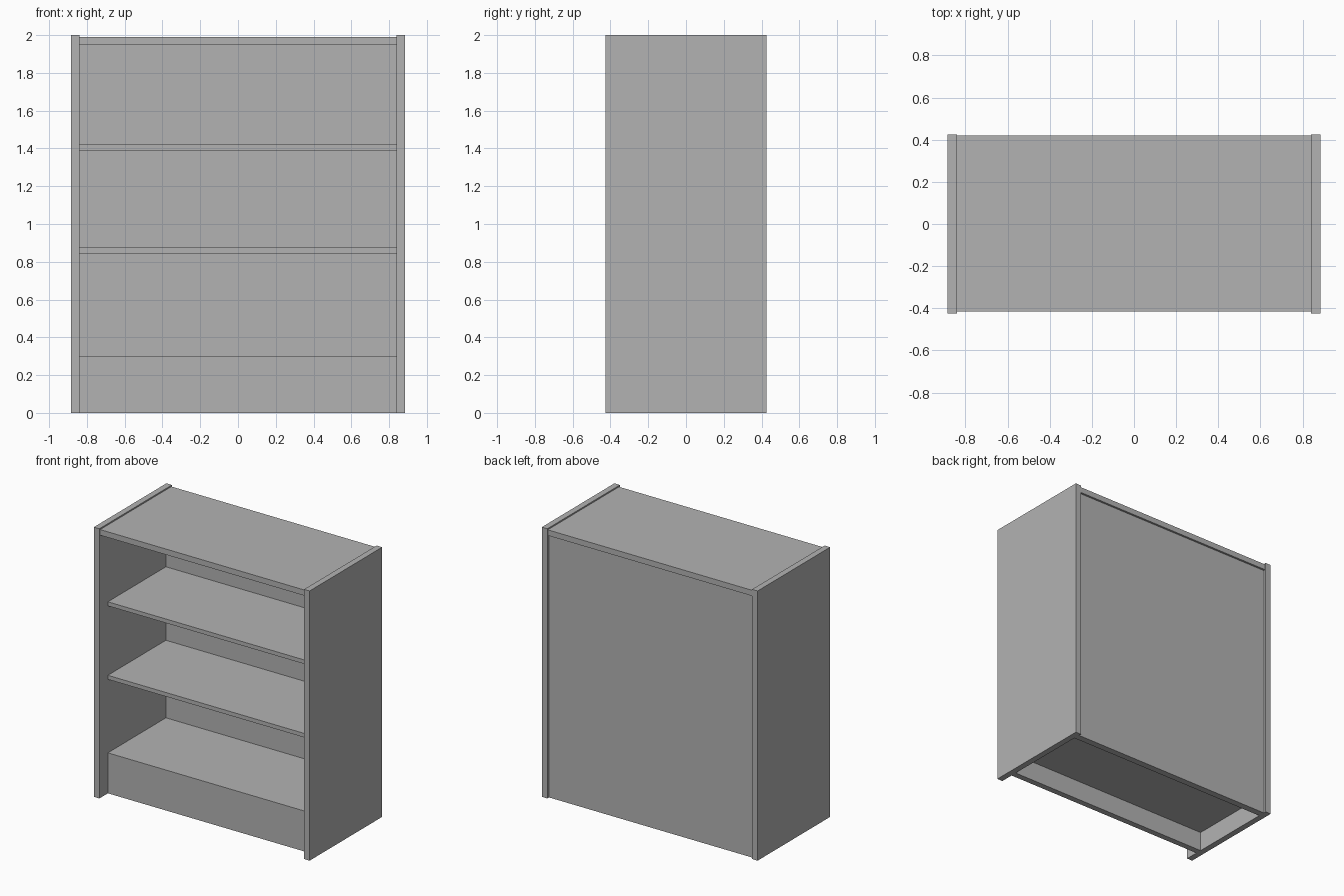
import bpy

cube = bpy.data.objects.get("Cube")
if cube:
    bpy.data.objects.remove(cube, do_unlink=True)

# One plain grey for the whole bookcase
grey = bpy.data.materials.new("plain grey")
grey.use_nodes = True
colour = (0.45, 0.45, 0.45, 1)
grey.diffuse_color = colour
grey.node_tree.nodes["Principled BSDF"].inputs["Base Color"].default_value = colour


def board(name, x, y, z):
    """Add a flat board spanning the given (low, high) ranges."""
    spans = (x, y, z)
    bpy.ops.mesh.primitive_cube_add(size=1, location=[(a + b) / 2 for a, b in spans])
    obj = bpy.context.object
    obj.name = name
    obj.scale = [b - a for a, b in spans]
    bpy.ops.object.transform_apply(location=False, rotation=False, scale=True)
    obj.data.materials.append(grey)
    return obj


INNER, OUTER = 0.84, 0.885
FRONT, BACK = -0.325, 0.355
width = (-INNER, INNER)

# Side panels, full height and depth
board("left_side", (INNER, OUTER), (-0.425, 0.425), (0, 2))
board("right_side", (-OUTER, -INNER), (-0.425, 0.425), (0, 2))

# Top board, set slightly inside the side panels
board("top_board", width, (-0.415, 0.42), (1.948, 1.99))

# Back panel, recessed under the top board
board("back_panel", width, (BACK, 0.405), (0, 1.948))

# Recessed plinth and the base it closes off, open underneath
board("plinth", width, (FRONT, -0.28), (0, 0.3))
board("base_shelf", width, (-0.28, BACK), (0.145, 0.3))

# Two thin shelves
for name, top in (("lower_shelf", 0.875), ("upper_shelf", 1.42)):
    board(name, width, (FRONT, BACK), (top - 0.03, top))
